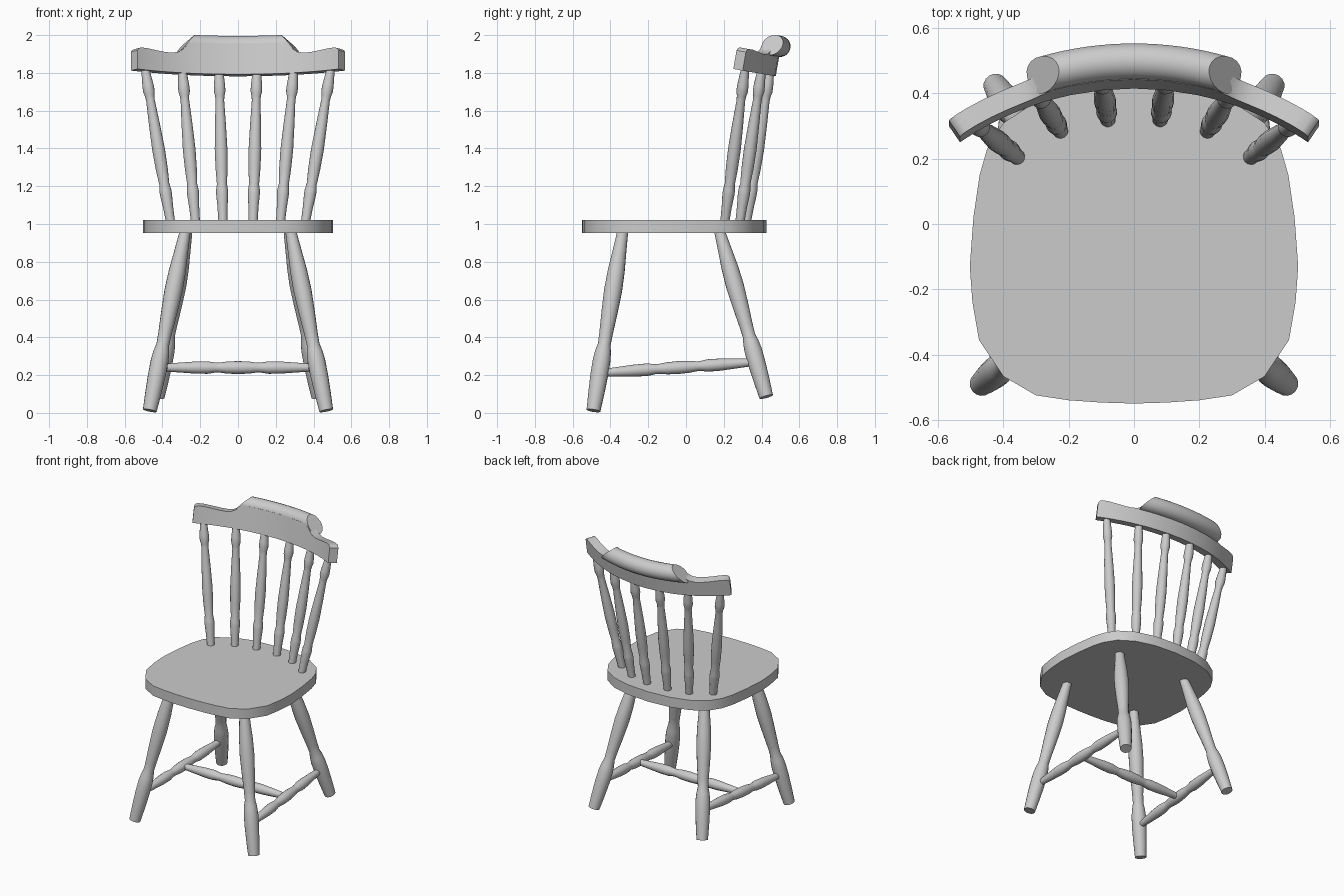
import bpy, bmesh, math
from mathutils import Vector

if "Cube" in bpy.data.objects:
    bpy.data.objects.remove(bpy.data.objects["Cube"])


def finish(name, bm, angle=35):
    bmesh.ops.recalc_face_normals(bm, faces=bm.faces[:])
    me = bpy.data.meshes.new(name)
    bm.to_mesh(me)
    bm.free()
    ob = bpy.data.objects.new(name, me)
    bpy.context.collection.objects.link(ob)
    bpy.ops.object.select_all(action='DESELECT')
    ob.select_set(True)
    bpy.context.view_layer.objects.active = ob
    bpy.ops.object.shade_smooth_by_angle(angle=math.radians(angle))
    return ob


def skin(name, rings, angle=35):
    """Bridge a list of closed rings and cap both ends."""
    bm = bmesh.new()
    vs = [[bm.verts.new(p) for p in r] for r in rings]
    n = len(vs[0])
    for a, b in zip(vs, vs[1:]):
        for i in range(n):
            bm.faces.new((a[i], a[(i + 1) % n], b[(i + 1) % n], b[i]))
    bm.faces.new(vs[0])
    bm.faces.new(vs[-1])
    return finish(name, bm, angle)


def turned(name, a, b, profile, sides=16):
    """Lathe-turned rod from a to b; profile = (fraction, radius)."""
    a, b = Vector(a), Vector(b)
    q = (b - a).to_track_quat('Z', 'Y')
    rings = []
    for t, r in profile:
        rings.append([a.lerp(b, t) + q @ Vector((r * math.cos(k * math.tau / sides),
                      r * math.sin(k * math.tau / sides), 0)) for k in range(sides)])
    return skin(name, rings)


# Seat: rounded slab
half = [(0, -.55), (.1, -.547), (.2, -.54), (.3, -.525), (.4, -.467), (.475, -.355),
        (.495, -.24), (.503, -.13), (.492, .02), (.473, .15), (.45, .23), (.4, .31),
        (.3, .375), (.17, .412), (0, .425)]
outline = half + [(-x, y) for x, y in half[-2:0:-1]]
skin("seat", [[(x, y, z) for x, y in outline] for z in (.952, 1.022)])

# Turning profiles
LEG = [(0, .029), (.1, .036), (.22, .045), (.33, .048), (.45, .043), (.57, .036),
       (.63, .034), (.67, .042), (.72, .047), (.8, .047), (.9, .043), (1, .037)]
SPINDLE = [(0, .024), (.1, .027), (.18, .032), (.21, .032), (.25, .027), (.35, .032),
           (.48, .034), (.65, .029), (.8, .023), (.83, .025), (.86, .031), (.9, .03), (1, .022)]
STRETCHER = [(0, .019), (.1, .025), (.22, .032), (.3, .033), (.355, .026), (.375, .026),
             (.43, .032), (.5, .034), (.57, .032), (.625, .026), (.645, .026), (.7, .033),
             (.78, .032), (.9, .025), (1, .019)]

for side, s in (("left", -1), ("right", 1)):
    # Legs and side stretchers
    turned(f"front_leg_{side}", (s * .28, -.335, .96), (s * .467, -.49, .012), LEG)
    turned(f"back_leg_{side}", (s * .27, .178, .96), (s * .425, .425, .085), LEG)
    turned(f"side_stretcher_{side}", (s * .422, -.445, .212), (s * .39, .36, .268), STRETCHER)
    # Back spindles
    for i, (x0, y0, x1, y1) in enumerate([(.08, .32, .1, .445), (.225, .285, .295, .4),
                                          (.357, .205, .49, .312)]):
        turned(f"spindle_{side}_{i + 1}", (s * x0, y0, 1.01), (s * x1, y1, 1.815), SPINDLE)

# Cross stretcher
turned("cross_stretcher", (-.405, -.04, .24), (.405, -.04, .24), STRETCHER)

# Crest rail: arc swept around a vertical axis, leaned back
R, LEAN = .975, math.radians(10)


def bent(x, off, h):
    th = math.asin(x / R)
    px = (R + off) * math.sin(th)
    dy = (R + off) * math.cos(th) - R
    return (px, .445 + dy + h * math.sin(LEAN), 1.787 + h * math.cos(LEAN) - dy * math.sin(LEAN))


stations = [(0, .165), (.1, .165), (.2, .165), (.25, .165), (.275, .15), (.3, .128), (.325, .112),
            (.36, .105), (.4, .106), (.45, .112), (.5, .118), (.53, .118), (.543, .112), (.55, .1)]
stations = [(-x, h) for x, h in stations[:0:-1]] + stations
skin("crest_rail", [[bent(x, -.03, 0), bent(x, .03, 0), bent(x, .03, h), bent(x, -.03, h)]
                    for x, h in stations])

# Crest roll: oval bar on top of the rail, ends scooped along the rail's shoulder
oval = [(math.cos(k * math.tau / 20), math.sin(k * math.tau / 20)) for k in range(20)]


def roll_end(v):
    t = (v + 1) / 2
    return .315 - .09 * t ** 1.3


skin("crest_roll", [[bent(s / 8 * roll_end(v), .025 + .055 * u, .16 + .056 * v) for u, v in oval]
                    for s in range(-8, 9)])
